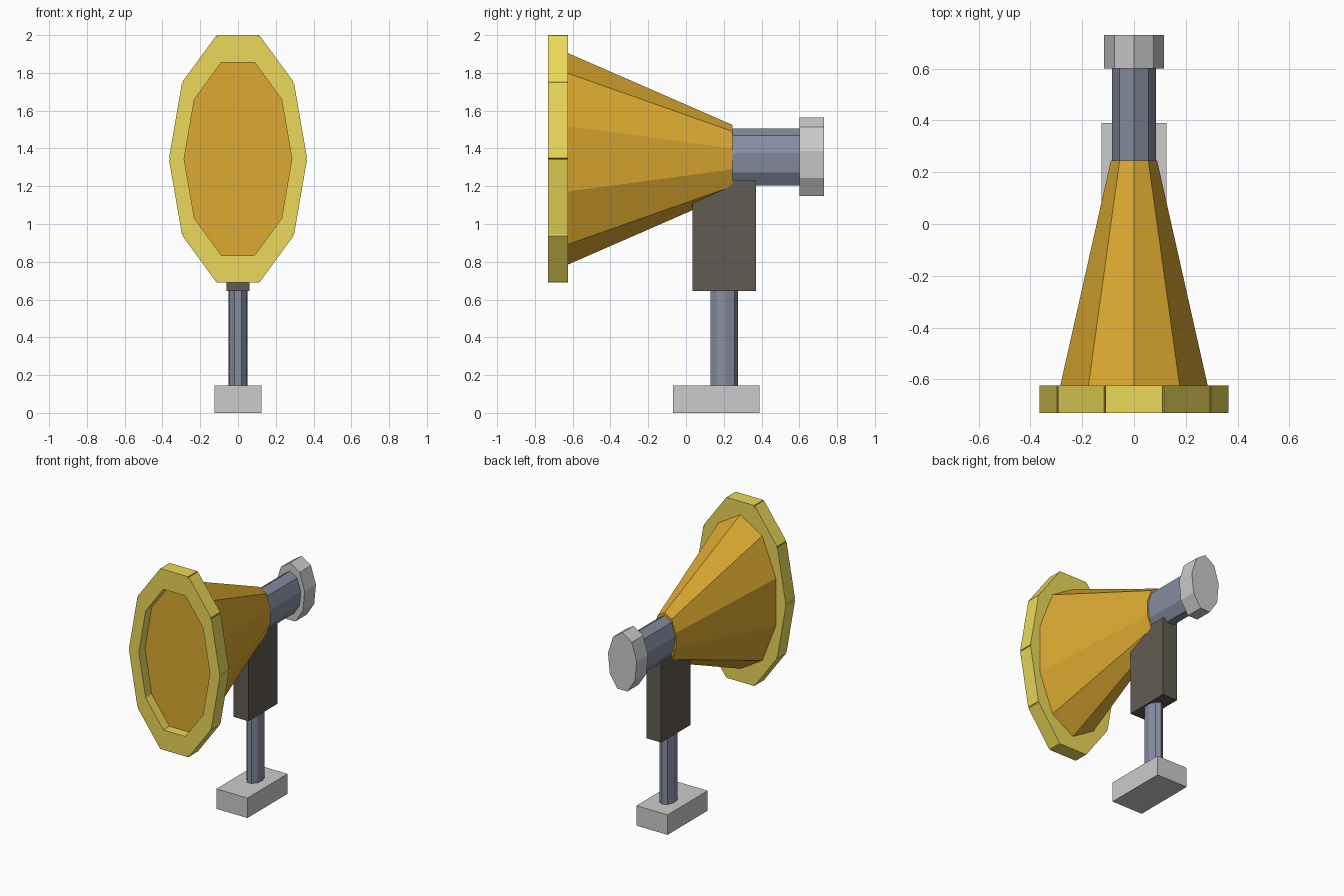
import bpy, bmesh, math
from mathutils import Matrix, Vector

if "Cube" in bpy.data.objects:
    bpy.data.objects.remove(bpy.data.objects["Cube"])


def material(name, rgb):
    m = bpy.data.materials.new(name)
    m.diffuse_color = (*rgb, 1)
    m.use_nodes = True
    m.node_tree.nodes["Principled BSDF"].inputs["Base Color"].default_value = m.diffuse_color
    return m


AMBER = material("amber", (0.72, 0.40, 0.03))
YELLOW = material("yellow", (0.83, 0.69, 0.10))
STEEL = material("steel", (0.24, 0.27, 0.36))
BROWN = material("dark_brown", (0.12, 0.105, 0.085))


def finish(name, bm, mat=None):
    bmesh.ops.recalc_face_normals(bm, faces=bm.faces)
    me = bpy.data.meshes.new(name)
    bm.to_mesh(me)
    bm.free()
    ob = bpy.data.objects.new(name, me)
    bpy.context.collection.objects.link(ob)
    if mat:
        me.materials.append(mat)
    return ob


def box(name, lo, hi, mat=None):
    bm = bmesh.new()
    lo, hi = Vector(lo), Vector(hi)
    bmesh.ops.create_cube(bm, size=1, matrix=Matrix.Translation((lo + hi) / 2)
                          @ Matrix.Diagonal((*(hi - lo), 1)))
    return finish(name, bm, mat)


def prism(name, sides, place, rings, mat=None):
    """Loft capped polygons; each ring is (distance, radius_a, radius_b)."""
    bm = bmesh.new()
    loops = []
    for d, ra, rb in rings:
        angles = [2 * math.pi * i / sides for i in range(sides)]
        loops.append([bm.verts.new(place(ra * math.sin(a), rb * math.cos(a), d))
                      for a in angles])
    for a, b in zip(loops, loops[1:]):
        for i in range(sides):
            j = (i + 1) % sides
            bm.faces.new((a[i], a[j], b[j], b[i]))
    bm.faces.new(loops[0])
    bm.faces.new(loops[-1])
    return finish(name, bm, mat)


def along_y(z):
    return lambda a, b, d: (a, d, z + b)


# Stand: base block, pole and bracket
box("base", (-0.125, -0.07, 0), (0.125, 0.39, 0.145))
prism("pole", 9, lambda a, b, d: (a, 0.2 + b, d),
      [(0.14, 0.051, 0.075), (0.66, 0.051, 0.075)], STEEL)
box("bracket", (-0.06, 0.035, 0.645), (0.06, 0.37, 1.23), BROWN)

# Horn, rear pipe and end knob
prism("horn", 10, along_y(1.345), [(-0.66, 0.308, 0.575), (0.245, 0.094, 0.18)], AMBER)
prism("pipe", 9, along_y(1.35), [(0.24, 0.086, 0.155), (0.61, 0.086, 0.155)], STEEL)
prism("knob", 9, along_y(1.35), [(0.60, 0.117, 0.215), (0.73, 0.117, 0.215)])

# Rim: ten overlapping blocks round the horn mouth, squashed to an oval
bm = bmesh.new()
inner, outer, half = 0.741, 0.951, 0.302
for i in range(10):
    m = (Matrix.Translation((0, -0.677, 1.345))
         @ Matrix.Diagonal((0.366, 1, 0.689, 1))
         @ Matrix.Rotation(math.radians(36 * i), 4, 'Y')
         @ Matrix.Translation((0, 0, (inner + outer) / 2))
         @ Matrix.Diagonal((2 * half, 0.106, outer - inner, 1)))
    bmesh.ops.create_cube(bm, size=1, matrix=m)
finish("rim", bm, YELLOW)
